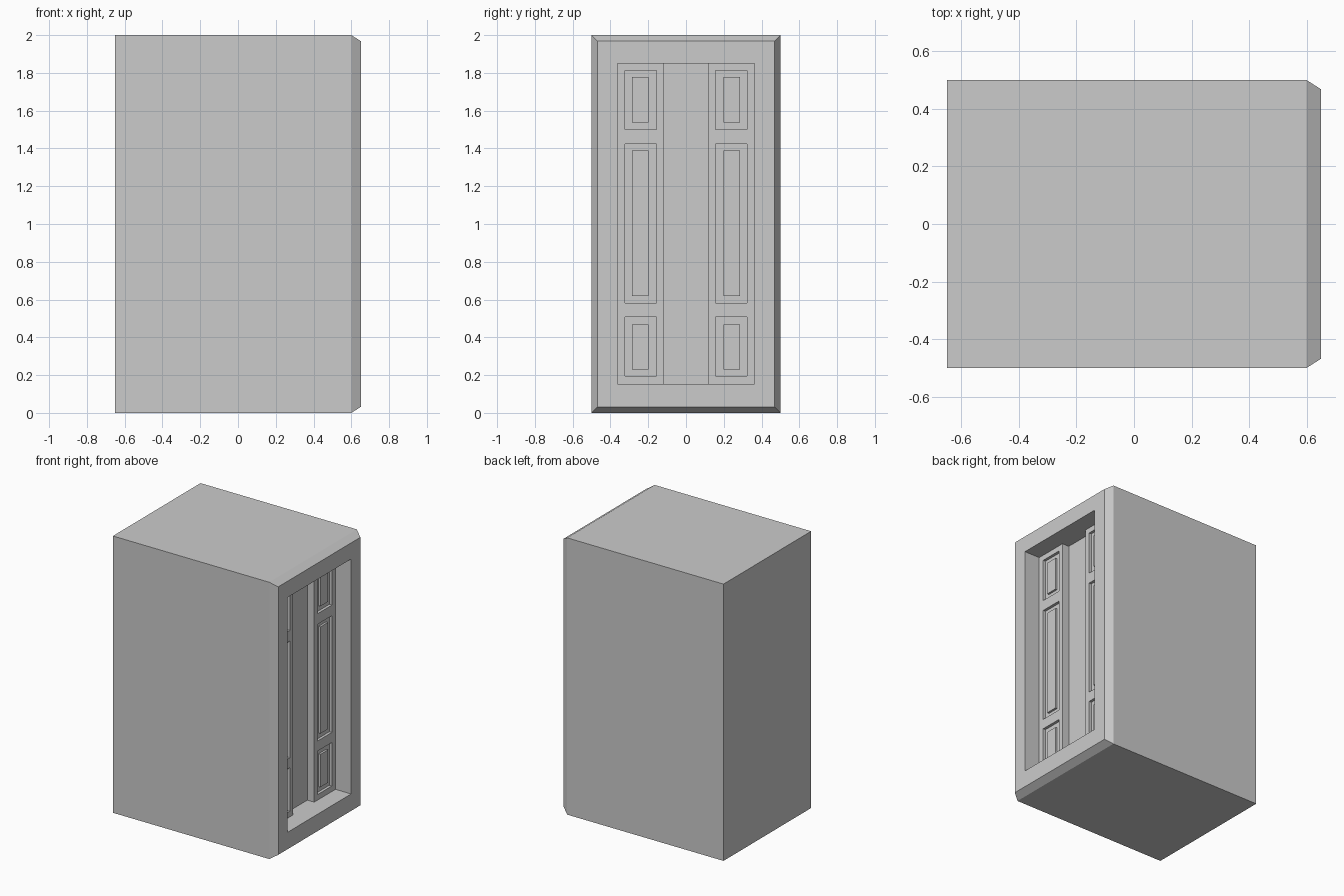
import bpy, bmesh

if "Cube" in bpy.data.objects:
    bpy.data.objects.remove(bpy.data.objects["Cube"])


def new_object(name, bm):
    bmesh.ops.recalc_face_normals(bm, faces=bm.faces[:])
    mesh = bpy.data.meshes.new(name)
    bm.to_mesh(mesh)
    bm.free()
    obj = bpy.data.objects.new(name, mesh)
    bpy.context.collection.objects.link(obj)
    return obj


def prism(name, plan, z0, z1):
    """Extrude a plan outline (x, y) from z0 up to z1."""
    bm = bmesh.new()
    face = bm.faces.new([bm.verts.new((x, y, z0)) for x, y in plan])
    top = bmesh.ops.extrude_face_region(bm, geom=[face])["geom"]
    bmesh.ops.translate(bm, vec=(0, 0, z1 - z0),
                        verts=[v for v in top if isinstance(v, bmesh.types.BMVert)])
    return new_object(name, bm)


def box(name, x0, x1, y0, y1, z0, z1):
    return prism(name, [(x0, y0), (x1, y0), (x1, y1), (x0, y1)], z0, z1)


def cut(target, cutter):
    """Subtract the cutter, apply, and discard it."""
    cutter.hide_render = True
    mod = target.modifiers.new("cut", 'BOOLEAN')
    mod.operation = 'DIFFERENCE'
    mod.solver = 'EXACT'
    mod.object = cutter
    bpy.context.view_layer.objects.active = target
    bpy.ops.object.modifier_apply(modifier=mod.name)
    bpy.data.objects.remove(cutter, do_unlink=True)


FACE = 0.525     # front of the panelled leaves
SLOT = 0.47      # back of the centre strip
FIELD = 0.505    # sunken panel ground
RAISED = 0.52    # raised panel centre

# Cabinet body with a chamfered right end
body = box("cabinet_body", -0.65, 0.60, -0.5, 0.5, 0, 2)
bm = bmesh.new()
bm.from_mesh(body.data)
end = max(bm.faces, key=lambda f: f.calc_center_median().x)
bmesh.ops.inset_region(bm, faces=[end], thickness=0.045, depth=0)
bmesh.ops.translate(bm, vec=(0.05, 0, 0), verts=end.verts[:])
bm.to_mesh(body.data)
bm.free()

# Doorway recess with a deeper centre strip
cut(body, prism("doorway_cutter",
                [(0.8, -0.363), (0.8, 0.363), (FACE, 0.363), (FACE, 0.12),
                 (SLOT, 0.12), (SLOT, -0.12), (FACE, -0.12), (FACE, -0.363)],
                0.154, 1.851))

# Sunken panels with raised centres: outer z range, inner z range
rows = {"lower": (0.194, 0.508, 0.231, 0.468),
        "middle": (0.581, 1.424, 0.618, 1.389),
        "upper": (1.501, 1.812, 1.538, 1.777)}
for side, s in (("left", -1), ("right", 1)):
    for row, (z0, z1, iz0, iz1) in rows.items():
        y0, y1 = sorted((s * 0.157, s * 0.322))
        cut(body, box("panel_cutter", FIELD, 0.6, y0, y1, z0, z1))
        y0, y1 = sorted((s * 0.199, s * 0.285))
        box(f"{side}_{row}_raised_panel", FIELD - 0.01, RAISED, y0, y1, iz0, iz1)
